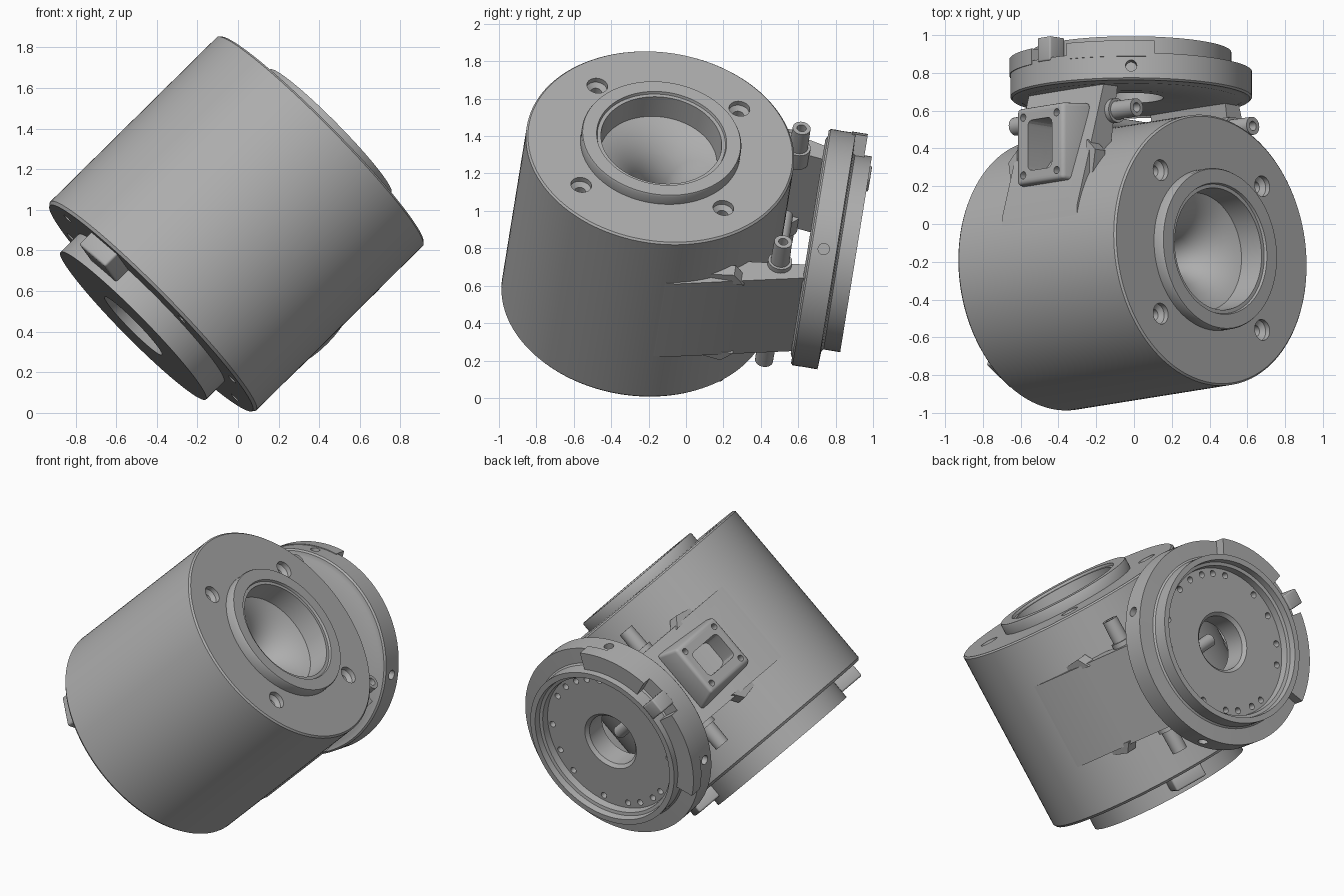
import bpy, bmesh, math
from mathutils import Matrix, Vector

cube = bpy.data.objects.get("Cube")
if cube:
    bpy.data.objects.remove(cube, do_unlink=True)

metal = bpy.data.materials.new("cast grey metal")
metal.use_nodes = True
GREY = (0.42, 0.42, 0.42, 1)
metal.diffuse_color = GREY
metal.node_tree.nodes["Principled BSDF"].inputs["Base Color"].default_value = GREY

# Frames: flange frame is tipped back, drum frame is also rolled 45 degrees
rot = lambda deg, axis: Matrix.Rotation(math.radians(deg), 4, axis)
shift = lambda x, y, z: Matrix.Translation((x, y, z))
tipped = shift(0, -0.203, 0.938) @ rot(-9.2, 'X')
drum = tipped @ rot(45, 'Y')
flange = tipped @ shift(-0.015, 0, 0.01) @ rot(-90, 'X')      # lathe axis points to the back
parts = []


def make(name, bm, frame):
    bmesh.ops.remove_doubles(bm, verts=bm.verts, dist=1e-5)
    bmesh.ops.recalc_face_normals(bm, faces=bm.faces)
    mesh = bpy.data.meshes.new(name)
    bm.to_mesh(mesh)
    bm.free()
    mesh.materials.append(metal)
    obj = bpy.data.objects.new(name, mesh)
    obj.matrix_world = frame
    bpy.context.collection.objects.link(obj)
    parts.append(obj)
    return obj


def lathe_into(bm, profile, place=Matrix(), steps=96, start=0, end=360):
    """Turn a closed (radius, height) loop about z, fully or as an arc."""
    full = end - start == 360
    rings = []
    for i in range(steps if full else steps + 1):
        a = math.radians(start + (end - start) * i / steps)
        rings.append([bm.verts.new(place @ Vector((r * math.cos(a), r * math.sin(a), z)))
                      for r, z in profile])
    n = len(profile)
    for i in range(steps):
        p, q = rings[i], rings[(i + 1) % len(rings)]
        for j in range(n):
            k = (j + 1) % n
            if profile[j][0] or profile[k][0]:
                bm.faces.new((p[j], p[k], q[k], q[j]))
    if not full:
        bm.faces.new(rings[0])
        bm.faces.new(rings[-1])


def lathe(name, profile, frame, **options):
    bm = bmesh.new()
    lathe_into(bm, profile, **options)
    return make(name, bm, frame)


def pin(radius, low, high):
    return [(0, low), (radius, low), (radius, high), (0, high)]


def prism(name, outline, low, high, frame):
    bm = bmesh.new()
    face = bm.faces.new([bm.verts.new((x, y, low)) for x, y in outline])
    new = bmesh.ops.extrude_face_region(bm, geom=[face])["geom"]
    bmesh.ops.translate(bm, vec=(0, 0, high - low),
                        verts=[v for v in new if isinstance(v, bmesh.types.BMVert)])
    return make(name, bm, frame)


def block(name, size, frame, top=(1, 1), bevel=0):
    bm = bmesh.new()
    bmesh.ops.create_cube(bm, size=1)
    for v in bm.verts:
        taper = top if v.co.z > 0 else (1, 1)
        v.co = Vector((v.co.x * size[0] * taper[0], v.co.y * size[1] * taper[1], v.co.z * size[2]))
    bmesh.ops.bevel(bm, geom=list(bm.edges), offset=bevel, segments=3,
                    affect='EDGES', profile=0.5)
    return make(name, bm, frame)


def cut(target, cutter, keep=False):
    mod = target.modifiers.new("cut", 'BOOLEAN')
    mod.operation, mod.solver, mod.object = 'DIFFERENCE', 'EXACT', cutter
    bpy.context.view_layer.update()
    graph = bpy.context.evaluated_depsgraph_get()
    mesh = bpy.data.meshes.new_from_object(target.evaluated_get(graph))
    target.modifiers.clear()
    target.data = mesh
    if not keep:
        parts.remove(cutter)
        bpy.data.objects.remove(cutter, do_unlink=True)


# Drum with raised inlet ring, bell-mouthed bore and lower spigot
body = lathe("drum_body", [
    (0.43, 0.58), (0.43, 0.635), (0.425, 0.645), (0.35, 0.645), (0.345, 0.63), (0.325, 0.63),
    (0.315, 0.49), (0.28, 0.475), (0.22, 0.44), (0.16, 0.385), (0.11, 0.31), (0.09, 0.22),
    (0.09, -0.4), (0.12, -0.58), (0.2, -0.73), (0.51, -0.73), (0.51, -0.605),
    (0.71, -0.605), (0.722, -0.59), (0.722, 0.57), (0.712, 0.58)], drum, steps=128)
bm = bmesh.new()
for x in (-0.38, 0.38):
    for y in (-0.385, 0.385):
        lathe_into(bm, [(0, 0.4), (0.03, 0.4), (0.03, 0.53), (0.056, 0.55), (0.056, 0.7), (0, 0.7)],
                   shift(x, y, 0), steps=24)
for i in range(8):
    lathe_into(bm, pin(0.025, -0.7, -0.54), rot(45 * i + 20, 'Z') @ shift(0.62, 0, 0), steps=16)
cut(body, make("bolt_cutter", bm, drum))

# Lugs beside the lower spigot
for angle in (60, 240):
    block("spigot_lug", (0.18, 0.21, 0.1), drum @ rot(angle, 'Z') @ shift(0.57, 0, -0.64), bevel=0.012)

# Two arms joining the drum to the flange, with corner fins and tube stubs
arms = {}
for side in (-1, 1):
    arms[side] = prism("flange_arm", [(side * x, y) for x, y in (
        (0.715, 0.0), (0.705, 0.2), (0.60, 0.55), (0.50, 0.89), (0.40, 0.89), (0.46, 0.5), (0.55, 0.0))],
        -0.28, 0.28, drum)
    for end in (-1, 1):
        prism("arm_fin", [(end * 0.26, 0.1), (end * 0.26, 0.56), (end * 0.325, 0.5)],
              *sorted((-side * 0.54, -side * 0.615)), drum @ rot(-90, 'Y'))
        tip = drum @ shift(side * 0.435, 0.73, 0) @ rot(0 if end > 0 else 180, 'X')
        lathe("tube_stub", [(0.025, 0.2), (0.052, 0.2), (0.048, 0.455), (0.025, 0.455)], tip, steps=32)
        lathe("tube_collar", pin(0.065, 0.2, 0.31), tip, steps=32)

# Cross bar seen through the flange hole
lathe("cross_bar", pin(0.04, -0.22, 0.22), drum @ shift(0, 0.72, 0) @ rot(90, 'Y'), steps=32)

# Rectangular port on one arm, facing outward
port_frame = drum @ shift(-0.62, 0.555, 0) @ rot(-90, 'Y')
port = block("port_box", (0.43, 0.43, 0.17), port_frame, top=(0.8, 0.95), bevel=0.02)
opening = block("port_cutter", (0.18, 0.27, 0.5), port_frame, bevel=0.03)
cut(arms[-1], opening, keep=True)
cut(port, opening)
bm = bmesh.new()
for x in (-0.125, 0.125):
    for y in (-0.155, 0.155):
        lathe_into(bm, pin(0.02, 0.03, 0.2), shift(x, y, 0), steps=16)
cut(port, make("port_bolt_cutter", bm, port_frame))

# Round flange with register ring, recessed face and centre hole
disc = lathe("flange_disc", [
    (0.17, 0.88), (0.30, 0.87), (0.58, 0.865), (0.60, 0.875), (0.63, 0.875), (0.64, 0.885),
    (0.64, 1.02), (0.54, 1.025), (0.53, 1.035), (0.53, 1.125), (0.495, 1.125), (0.49, 1.085),
    (0.47, 1.08), (0.465, 1.035), (0.19, 1.035), (0.17, 1.015)], flange, steps=128)
bm = bmesh.new()
for angle in (0, 31, 46, 60, 72, 85, 117, 138, 162, 180, 218, 230, 246, 259, 283, 316, 336):
    lathe_into(bm, pin(0.02, 0.98, 1.06), rot(-angle, 'Z') @ shift(0.43, 0, 0), steps=16)
for angle in range(0, 360, 90):
    lathe_into(bm, pin(0.03, 0.57, 0.7),
               rot(angle, 'Z') @ shift(0, 0, 0.95) @ rot(90, 'Y'), steps=20)
cut(disc, make("flange_hole_cutter", bm, flange))

# Raised rim pads and a locating tab on the flange
for start, end in ((-122, -79), (-197, -145)):
    lathe("rim_pad", [(0.52, 1.0), (0.645, 1.0), (0.645, 1.085), (0.52, 1.085)],
          flange, steps=24, start=start, end=end)
block("locating_tab", (0.11, 0.1, 0.13),
      flange @ rot(-136, 'Z') @ shift(0.59, 0, 1.07), bevel=0.01)

# Smooth round surfaces while keeping machined edges crisp
bpy.ops.object.select_all(action='DESELECT')
for obj in parts:
    obj.select_set(True)
bpy.context.view_layer.objects.active = body
bpy.ops.object.shade_smooth_by_angle(angle=math.radians(30))
